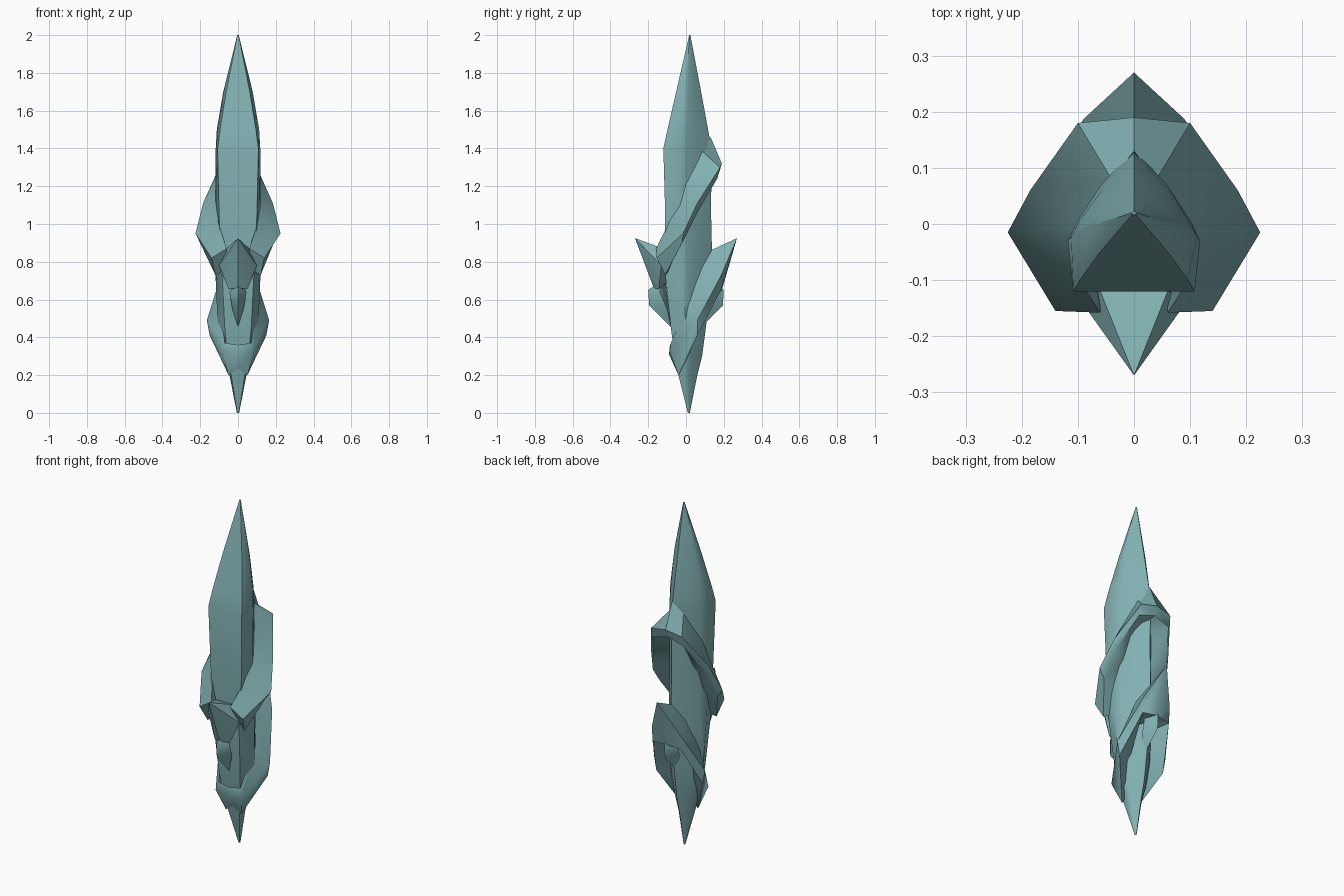
import bpy, bmesh

if "Cube" in bpy.data.objects:
    bpy.data.objects.remove(bpy.data.objects["Cube"])

mat = bpy.data.materials.new("teal stone")
mat.diffuse_color = (0.22, 0.43, 0.44, 1)
mat.use_nodes = True
mat.node_tree.nodes["Principled BSDF"].inputs["Base Color"].default_value = mat.diffuse_color


def finish(name, bm):
    bmesh.ops.recalc_face_normals(bm, faces=bm.faces)
    me = bpy.data.meshes.new(name)
    bm.to_mesh(me)
    bm.free()
    me.materials.append(mat)
    ob = bpy.data.objects.new(name, me)
    bpy.context.collection.objects.link(ob)
    bpy.ops.object.select_all(action='DESELECT')
    bpy.context.view_layer.objects.active = ob
    ob.select_set(True)
    bpy.ops.object.shade_smooth_by_angle(angle=0.8)
    return ob


def loft(name, rings, closed=False):
    """Skin a list of equal-length point loops; cap the ends or join them up."""
    bm = bmesh.new()
    vs = [[bm.verts.new(p) for p in r] for r in rings]
    n, m = len(vs), len(vs[0])
    for i in range(n if closed else n - 1):
        a, b = vs[i], vs[(i + 1) % n]
        for j in range(m):
            k = (j + 1) % m
            bm.faces.new((a[j], a[k], b[k], b[j]))
    if not closed:
        bm.faces.new(vs[0])
        bm.faces.new(vs[-1])
    return finish(name, bm)


def hull(name, pts, flip=1):
    """Convex shard from points; points off centre are mirrored in x."""
    bm = bmesh.new()
    for x, y, z in pts:
        for s in ((1, -1) if x else (1,)):
            bm.verts.new((s * x, y * flip, z))
    res = bmesh.ops.convex_hull(bm, input=bm.verts)
    junk = {v for v in res["geom_interior"] + res["geom_unused"]
            if isinstance(v, bmesh.types.BMVert)}
    bmesh.ops.delete(bm, geom=list(junk), context='VERTS')
    return finish(name, bm)


def mirror(ring):
    return [(-x, y, z) for x, y, z in ring]


# Core blade: z, half width, front half width, front y, side y, back y
def core_ring(z, wx, fx, yf, ys, yb):
    d = yb - ys
    half = [(0.5 * wx, yb - 0.40 * d), (0.85 * wx, yb - 0.78 * d), (wx, ys), (fx, yf)]
    pts = [(0, yb)] + half + [(-x, y) for x, y in reversed(half)]
    return [(x, y, z) for x, y in pts]


loft("core_blade", [core_ring(*r) for r in (
    (0.0, .006, .004, .010, .014, .020),
    (0.2, .045, .036, -.040, .000, .060),
    (0.3, .075, .055, -.060, .000, .085),
    (0.45, .107, .070, -.080, .000, .105),
    (0.75, .120, .085, -.112, -.020, .140),
    (1.05, .118, .100, -.110, -.030, .133),
    (1.4, .118, .108, -.120, -.030, .135),
    (1.5, .112, .095, -.098, -.022, .117),
    (1.7, .078, .062, -.052, -.005, .080),
    (2.0, .004, .003, .017, .020, .023))])

# Upper band: open slanted collar, stations from the back centre to the front tip
upper = [
    [(0, .13, 1.46), (0, .19, 1.32), (0, .17, 1.27), (0, .08, 1.25)],
    [(.04, .08, 1.39), (.10, .18, 1.30), (.10, .165, 1.24), (.04, .05, 1.20)],
    [(.10, .00, 1.22), (.185, .06, 1.11), (.17, .06, 1.06), (.07, .01, 1.03)],
    [(.105, -.09, 1.01), (.225, -.015, .95), (.19, -.02, .90), (.08, -.03, .88)],
    [(.06, -.158, .87), (.14, -.155, .82), (.12, -.11, .73), (.06, -.08, .76)]]
loft("upper_band", upper[::-1] + [mirror(r) for r in upper[1:]])

# Lower band: closed slanted collar drawn out into a spike at the back
lower = [
    [(0, .13, .86), (0, .27, .925), (0, .19, .65), (0, .08, .66)],
    [(.05, .08, .77), (.09, .187, .73), (.09, .18, .64), (.04, .05, .62)],
    [(.10, .02, .59), (.165, .06, .49), (.15, .06, .41), (.06, .03, .42)],
    [(.07, -.08, .37), (.085, -.085, .32), (.05, -.04, .20), (.03, -.01, .25)],
    [(0, -.085, .36), (0, -.09, .31), (0, -.05, .235), (0, -.01, .26)]]
loft("lower_band", lower + [mirror(r) for r in lower[-2:0:-1]], closed=True)

# Flared front spike
hull("front_spike", [(0, -.27, .925), (0, -.155, .88), (.06, -.12, .87), (.10, -.13, .78),
                     (.07, -.165, .80), (.05, -.145, .655), (0, -.17, .66), (0, -.09, .70)])

# Small gems, front and back
gem = [(0, -.11, .72), (.045, -.14, .64), (0, -.2, .65), (0, -.195, .57),
       (.03, -.10, .55), (0, -.08, .455)]
for side, flip in (("front", 1), ("back", -1)):
    hull(side + "_gem", gem, flip)
